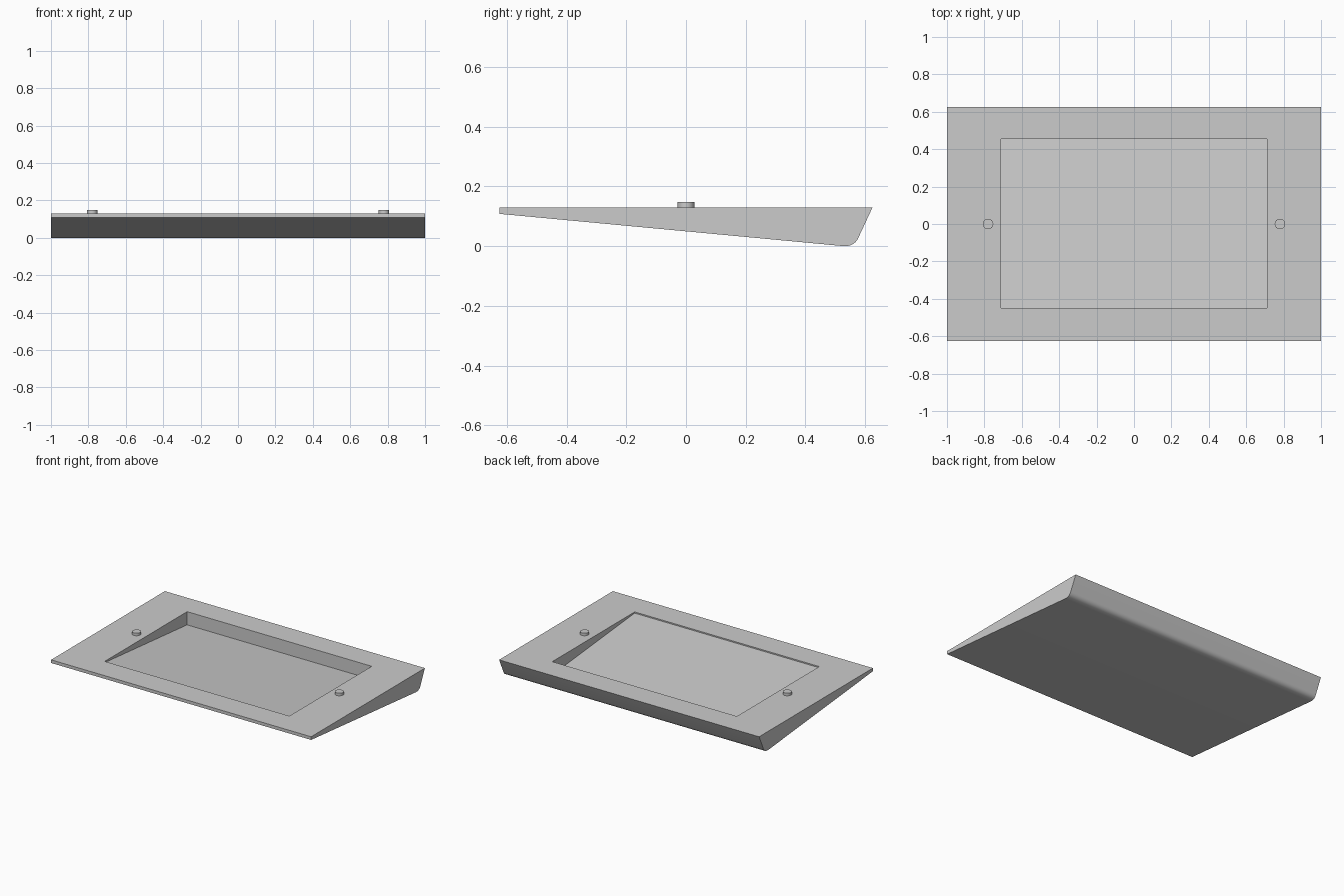
import bpy
import bmesh
import math
from mathutils import Vector

cube = bpy.data.objects.get("Cube")
if cube:
    bpy.data.objects.remove(cube, do_unlink=True)

TOP = 0.13
SLOPE = -0.092           # rise of the underside per unit of y


def material(name, rgb):
    mat = bpy.data.materials.new(name)
    mat.use_nodes = True
    color = (*rgb, 1.0)
    mat.diffuse_color = color
    mat.node_tree.nodes["Principled BSDF"].inputs["Base Color"].default_value = color
    return mat


def finish(bm, name, mat, angle):
    bmesh.ops.recalc_face_normals(bm, faces=bm.faces)
    mesh = bpy.data.meshes.new(name)
    bm.to_mesh(mesh)
    bm.free()
    mesh.materials.append(mat)
    obj = bpy.data.objects.new(name, mesh)
    bpy.context.collection.objects.link(obj)
    bpy.ops.object.select_all(action='DESELECT')
    obj.select_set(True)
    bpy.context.view_layer.objects.active = obj
    bpy.ops.object.shade_smooth_by_angle(angle=math.radians(angle))
    return obj


grey = material("grey plastic", (0.6, 0.6, 0.6))

# Wedge side profile, with the lower back corner rounded
start, corner, end = Vector((0.525, 0.002)), Vector((0.563, -0.001)), Vector((0.577, 0.029))
fillet = []
for i in range(9):
    t = i / 8
    fillet.append((1 - t) ** 2 * start + 2 * t * (1 - t) * corner + t * t * end)
low = min(p.y for p in fillet)
profile = [(-0.625, TOP), (-0.625, 0.108)] + [(p.x, p.y - low) for p in fillet] + [(0.625, TOP)]

bm = bmesh.new()
side = bm.faces.new([bm.verts.new((-1, y, z)) for y, z in profile])
extruded = bmesh.ops.extrude_face_region(bm, geom=[side])
for v in extruded["geom"]:
    if isinstance(v, bmesh.types.BMVert):
        v.co.x = 1

# Rectangular pocket in the top, its floor parallel to the underside
bm.normal_update()
top = next(f for f in bm.faces if all(abs(v.co.z - TOP) < 1e-5 for v in f.verts))
bmesh.ops.inset_individual(bm, faces=[top], thickness=0.17)
for v in top.verts:
    v.co = (math.copysign(0.71, v.co.x), 0.455 if v.co.y > 0 else -0.45, TOP)
bmesh.ops.inset_individual(bm, faces=[top], thickness=0.0)
for v in top.verts:
    v.co.z = 0.08 + SLOPE * v.co.y
finish(bm, "wedge_body", grey, 30)

# Round button on each side of the pocket
for name, x in (("left_button", 0.78), ("right_button", -0.78)):
    bm = bmesh.new()
    bmesh.ops.create_cone(bm, cap_ends=True, segments=24, radius1=0.028, radius2=0.028, depth=0.018)
    bmesh.ops.translate(bm, verts=bm.verts, vec=(x, 0, TOP + 0.009))
    finish(bm, name, grey, 40)
